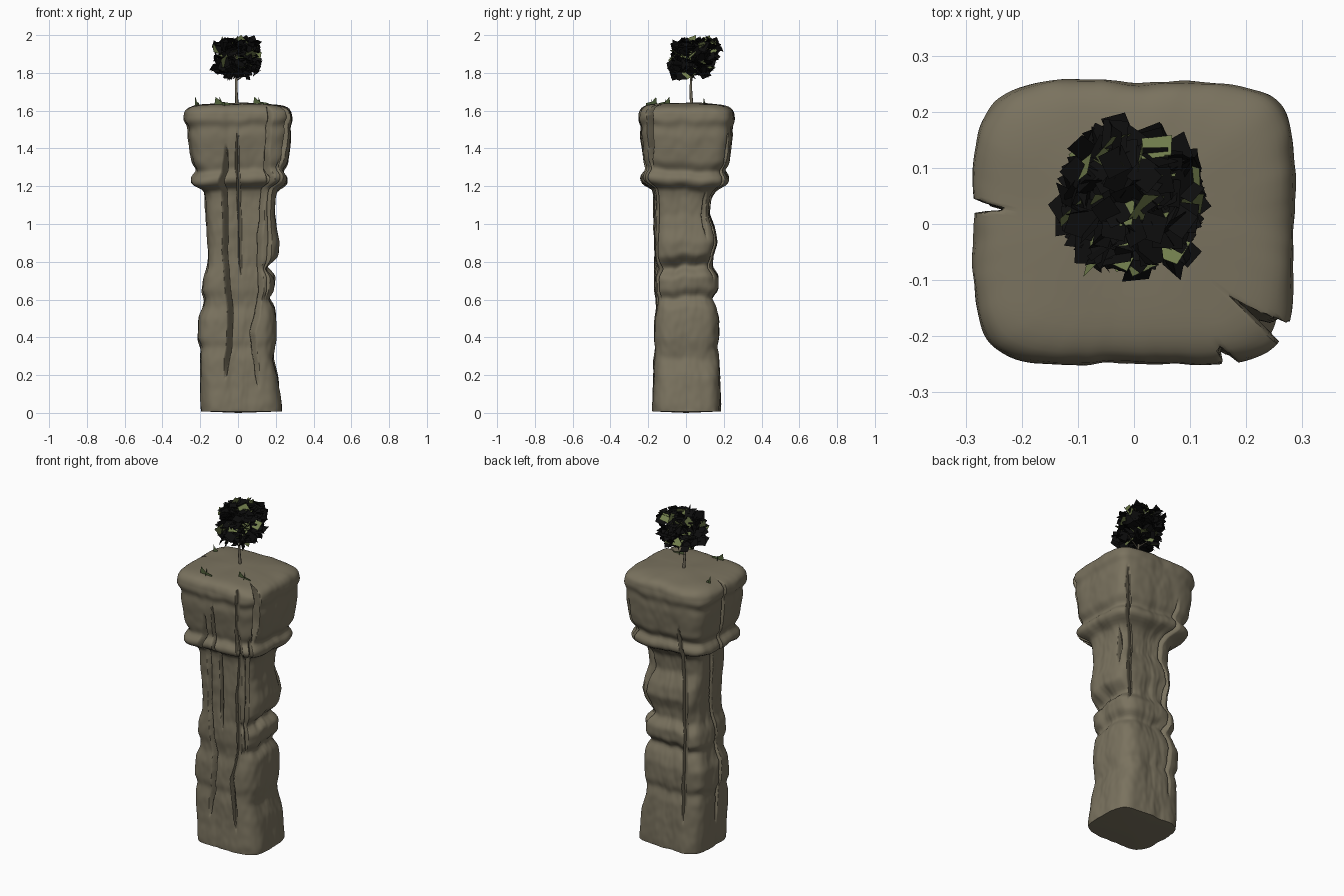
import bpy, bmesh, math, random
from mathutils import Vector, Matrix, noise

if "Cube" in bpy.data.objects:
    bpy.data.objects.remove(bpy.data.objects["Cube"])

random.seed(4)


def material(name, rgb):
    m = bpy.data.materials.new(name)
    m.diffuse_color = (*rgb, 1)
    m.use_nodes = True
    m.node_tree.nodes["Principled BSDF"].inputs["Base Color"].default_value = m.diffuse_color
    return m


ROCK = material("rock brown", (0.195, 0.170, 0.114))
BARK = material("bark grey", (0.16, 0.14, 0.10))
LEAF = material("leaf olive", (0.16, 0.20, 0.07))
SHADE = material("leaf near black", (0.004, 0.004, 0.004))
GRASS = material("grass green", (0.085, 0.125, 0.045))


def make_object(name, bm, mats, smooth=False):
    me = bpy.data.meshes.new(name)
    bm.to_mesh(me)
    bm.free()
    for mat in mats:
        me.materials.append(mat)
    if smooth:
        for p in me.polygons:
            p.use_smooth = True
        me.set_sharp_from_angle(angle=math.radians(50))
    ob = bpy.data.objects.new(name, me)
    bpy.context.collection.objects.link(ob)
    return ob


# Pillar silhouette: z, left, right, front, back extents
PROFILE = [
    (0.00, .19, .23, .175, .180), (0.04, .195, .23, .178, .182),
    (0.20, .20, .21, .170, .180), (0.29, .20, .185, .170, .175),
    (0.35, .195, .195, .162, .160), (0.39, .215, .20, .168, .172),
    (0.50, .21, .20, .165, .175), (0.56, .185, .195, .155, .160),
    (0.61, .175, .160, .160, .135), (0.65, .19, .19, .168, .170),
    (0.72, .18, .195, .168, .172), (0.77, .162, .145, .165, .138),
    (0.83, .155, .215, .165, .142), (0.90, .16, .22, .167, .165),
    (0.97, .165, .205, .170, .155), (1.05, .17, .195, .170, .125),
    (1.15, .175, .20, .170, .135), (1.19, .185, .21, .180, .165),
    (1.215, .25, .255, .235, .220), (1.25, .25, .265, .242, .225),
    (1.285, .218, .235, .212, .200), (1.33, .245, .265, .225, .230),
    (1.47, .265, .28, .242, .245), (1.515, .262, .275, .238, .244),
    (1.55, .288, .288, .254, .256), (1.60, .280, .280, .248, .250),
]

# Cracks: depth, half width, path of (z, x, y) points on the surface
CRACKS = [
    (.085, .014, [(.18, -.07, -.17), (.45, -.04, -.17), (.8, -.07, -.17), (1.15, -.07, -.17), (1.42, -.065, -.24)]),
    (.050, .010, [(.72, .015, -.17), (.95, .01, -.17), (1.2, 0, -.2), (1.5, -.005, -.24)]),
    (.055, .012, [(.13, .11, -.17), (.42, .08, -.17), (.6, .13, -.17), (.9, .12, -.17), (1.17, .14, -.17), (1.45, .16, -.24)]),
    (.045, .010, [(.6, .165, -.155), (.95, .165, -.15), (1.2, .19, -.17), (1.35, .22, -.2)]),
    (.120, .018, [(1.3, .25, -.2), (1.5, .27, -.200), (1.75, .27, -.200)]),
    (.035, .012, [(1.2, .16, -.23), (1.75, .165, -.24)]),
    (.060, .011, [(.15, -.19, .0), (.6, -.18, -.03), (1.0, -.17, .0), (1.3, -.24, .02), (1.75, -.27, .03)]),
    (.050, .013, [(.18, -.10, .17), (.6, -.12, .17), (1.0, -.1, .15), (1.4, -.12, .24)]),
    (.040, .011, [(.7, .15, .14), (1.1, .15, .14), (1.5, .21, .21)]),
    (.040, .014, [(.92, .2, .11), (1.05, .195, .1), (1.18, .2, .11)]),
]


def lerp_rows(rows, z):
    if z <= rows[0][0]:
        return rows[0][1:]
    for a, b in zip(rows, rows[1:]):
        if z <= b[0]:
            t = (z - a[0]) / (b[0] - a[0])
            return tuple(p + (q - p) * t for p, q in zip(a[1:], b[1:]))
    return rows[-1][1:]


def extents(z):
    samples = [lerp_rows(PROFILE, z + d) for d in (-.012, -.006, 0, .006, .012)]
    return [sum(c) / 5 for c in zip(*samples)]


def rock_radius(ang, z):
    c, s = math.cos(ang), math.sin(ang)
    wob = .02 * noise.noise(Vector((c * 2.5, s * 2.5, z * 2)))
    left, right, front, back = extents(z + wob)
    a = right if c > 0 else left
    b = back if s > 0 else front
    n = 5.0 if z > 1.2 else 4.5
    r = (abs(c / a) ** n + abs(s / b) ** n) ** (-1 / n)
    r += .007 * noise.noise(Vector((c * 3, s * 3, z * 6 + 9)))
    r += .0025 * noise.noise(Vector((c * 7, s * 7, z * 20)))
    return r


def crack_depth(ang, z, r):
    cut = 0
    for depth, width, path in CRACKS:
        z0, z1 = path[0][0], path[-1][0]
        if not z0 < z < z1:
            continue
        x, y = lerp_rows(path, z)
        d = ang - math.atan2(y, x) + .03 * noise.noise(Vector((z * 10, depth * 90, 0)))
        d = abs((d + math.pi) % (2 * math.pi) - math.pi) * r
        fade = min(1, (z - z0) / .12, (z1 - z) / .12)
        w = width * (.5 + .5 * fade)
        if d < w:
            cut = max(cut, depth * fade * (1 - d / w))
    return cut


# Rock pillar: stacked rings closed by a domed cap
N = 360
rings = [(i * 1.59 / 140, 1.0) for i in range(141)]
rings += [(1.600, .985), (1.609, .96), (1.616, .925), (1.622, .88), (1.627, .82),
          (1.631, .74), (1.634, .64), (1.637, .5), (1.639, .33), (1.640, .15)]
bm = bmesh.new()
grid = []
for z, s in rings:
    row = []
    for k in range(N):
        ang = 2 * math.pi * k / N
        R = rock_radius(ang, z)
        r = min(R * s, R - crack_depth(ang, z, R))
        dip = .006 * noise.noise(Vector((r * math.cos(ang) * 7, r * math.sin(ang) * 7, 3))) if z > 1.6 else 0
        row.append(bm.verts.new((r * math.cos(ang), r * math.sin(ang), z + dip + (.008 if z == 0 else 0))))
    grid.append(row)
for a, b in zip(grid, grid[1:]):
    for k in range(N):
        j = (k + 1) % N
        bm.faces.new((a[k], a[j], b[j], b[k]))
base = bm.verts.new((0, 0, 0))
top = bm.verts.new((0, 0, 1.64))
for k in range(N):
    j = (k + 1) % N
    bm.faces.new((grid[0][j], grid[0][k], base))
    bm.faces.new((grid[-1][k], grid[-1][j], top))
make_object("rock_pillar", bm, [ROCK], smooth=True)


# Tree trunk and branches as tapered tubes
def tube(bm, p, q, r0, r1):
    p, q = Vector(p), Vector(q)
    rot = (q - p).to_track_quat('Z', 'Y').to_matrix().to_4x4()
    bmesh.ops.create_cone(bm, segments=8, radius1=r0, radius2=r1, depth=(q - p).length, cap_ends=True,
                          matrix=Matrix.Translation((p + q) / 2) @ rot)


bm = bmesh.new()
tube(bm, (-.005, .03, 1.62), (-.01, .025, 1.72), .009, .007)
tube(bm, (-.01, .025, 1.72), (-.006, .035, 1.9), .007, .004)
for i in range(7):
    a = i * 2.4
    z = 1.76 + .018 * i
    tube(bm, (-.008, .03, z), (-.008 + .09 * math.cos(a), .04 + .09 * math.sin(a), z + .06), .004, .002)
make_object("tree_trunk", bm, [BARK], smooth=True)


# Foliage: leaf cards scattered through a boxy crown, mostly dark with some olive
bm = bmesh.new()
count = 0
while count < 340:
    v = Vector([random.uniform(-1, 1) for _ in range(3)])
    flat = math.hypot(v.x, v.y)
    if flat ** 4 + abs(v.z) ** 4 > 1 or v.length < .4:
        continue
    pos = Vector((-.006 + v.x * .122, .04 + v.y * .122 + v.z * .025, 1.882 + v.z * .098))
    rot = Matrix.Rotation(random.uniform(0, 6.28), 4, 'Z') @ Matrix.Rotation(random.uniform(-1.5, 1.5), 4, 'X') \
        @ Matrix.Rotation(random.uniform(0, 6.28), 4, 'Z')
    m = Matrix.Translation(pos) @ rot
    w, h = random.uniform(.018, .028), random.uniform(.02, .03)
    face = bm.faces.new([bm.verts.new(m @ Vector(p))
                         for p in ((-w, -h, 0), (w, -h, 0), (w, h, 0), (-w, h, 0))])
    face.material_index = 1 if count % 8 == 0 else 0
    count += 1
for v in bm.verts:
    v.co.z = min(max(v.co.z, 1.757), 2.0)
make_object("tree_foliage", bm, [SHADE, LEAF])

# Grass tufts: crossed upright blades on the cap
bm = bmesh.new()
for x, y, size, turn in ((-.085, -.182, .042, -.04), (.12, -.112, .042, -.06), (-.218, .096, .012, .3)):
    for a, k in ((turn, 1), (turn - 1.05, .8)):
        d = Vector((math.cos(a), math.sin(a), 0)) * size * k
        c = Vector((x, y, 1.618))
        pts = [c - d, c + d, c + d + Vector((0, 0, .022)), c - d * .1 + Vector((0, 0, .03)),
               c - d * .8 + Vector((0, 0, .055))]
        bm.faces.new([bm.verts.new(p) for p in pts])
make_object("grass_tufts", bm, [GRASS])
